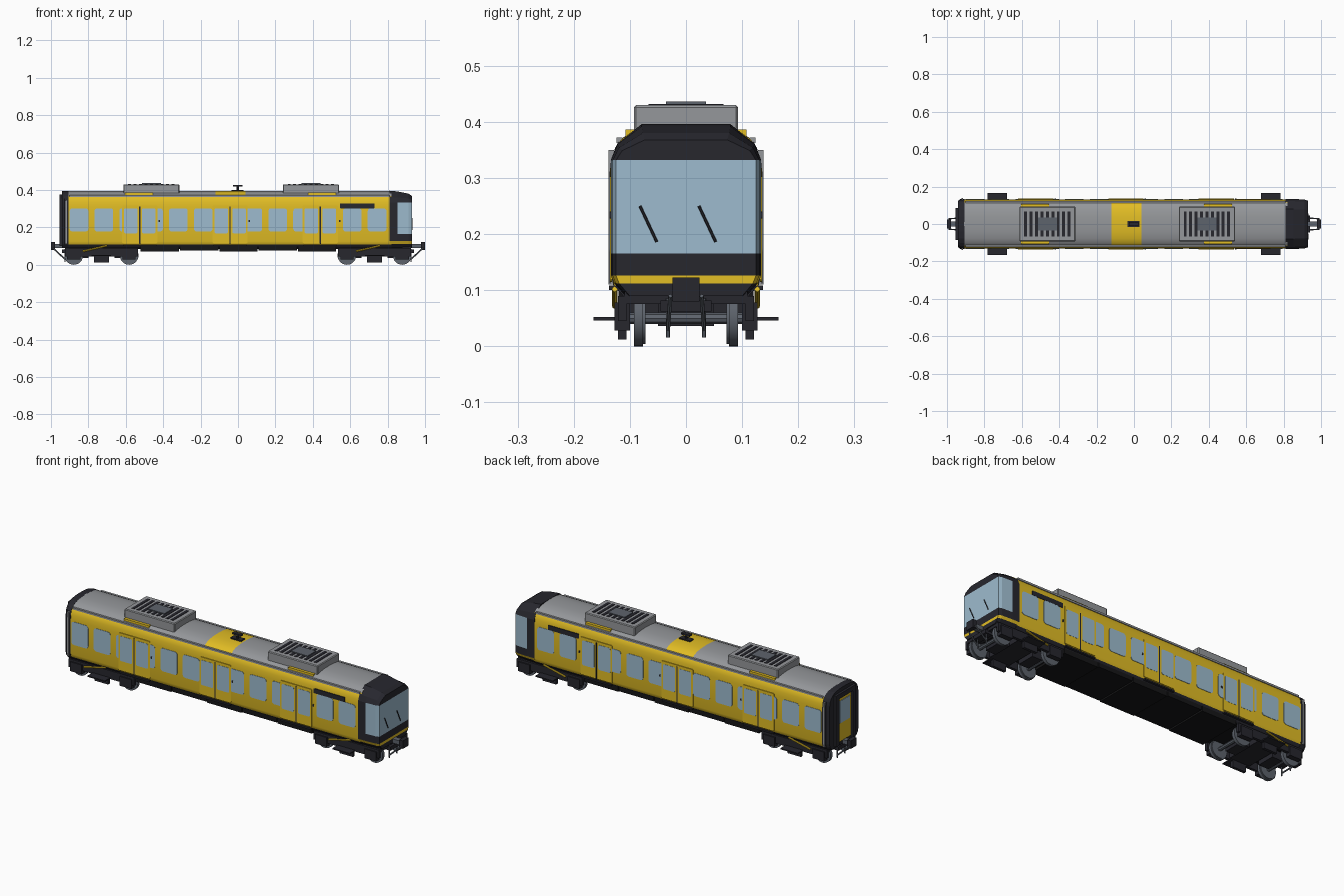
import bpy, bmesh, math
from mathutils import Vector

if "Cube" in bpy.data.objects:
    bpy.data.objects.remove(bpy.data.objects["Cube"])

def mat(name, r, g, b):
    m = bpy.data.materials.new(name)
    m.diffuse_color = (r, g, b, 1)
    m.use_nodes = True
    m.node_tree.nodes["Principled BSDF"].inputs["Base Color"].default_value = m.diffuse_color
    return m

YELLOW = mat("yellow_paint", 0.76, 0.51, 0.018)
GREY = mat("roof_grey", 0.30, 0.31, 0.325)
DARK = mat("dark_trim", 0.02, 0.02, 0.027)
GLASS = mat("glass_blue", 0.34, 0.50, 0.62)
STEEL = mat("wheel_steel", 0.11, 0.125, 0.15)
BLACK = mat("underframe_black", 0.008, 0.008, 0.009)

def finish(name, bm, mats, rule=None, smooth=False):
    bmesh.ops.recalc_face_normals(bm, faces=bm.faces)
    if rule:
        for f in bm.faces:
            f.material_index = rule(f.calc_center_median(), f.normal)
    me = bpy.data.meshes.new(name)
    bm.to_mesh(me)
    bm.free()
    ob = bpy.data.objects.new(name, me)
    bpy.context.collection.objects.link(ob)
    for m in mats:
        me.materials.append(m)
    if smooth:
        bpy.context.view_layer.objects.active = ob
        ob.select_set(True)
        bpy.ops.object.shade_smooth_by_angle(angle=math.radians(35))
        ob.select_set(False)
    return ob

def box(name, x0, x1, y0, y1, z0, z1, m, bevel=0):
    bm = bmesh.new()
    bmesh.ops.create_cube(bm, size=1)
    for v in bm.verts:
        v.co = ((x0 + x1) / 2 + v.co.x * (x1 - x0), (y0 + y1) / 2 + v.co.y * (y1 - y0),
                (z0 + z1) / 2 + v.co.z * (z1 - z0))
    if bevel:
        bmesh.ops.bevel(bm, geom=bm.edges[:], offset=bevel, segments=1, affect='EDGES')
    return finish(name, bm, [m])

def pair(name, x0, x1, y0, y1, z0, z1, m):
    box(name + "_front", x0, x1, -y1, -y0, z0, z1, m)
    box(name + "_back", x0, x1, y0, y1, z0, z1, m)

def rod(name, a, b, r, m, seg=8):
    a, b = Vector(a), Vector(b)
    d = b - a
    bm = bmesh.new()
    bmesh.ops.create_cone(bm, cap_ends=True, segments=seg, radius1=r, radius2=r, depth=d.length)
    bmesh.ops.transform(bm, matrix=d.to_track_quat('Z', 'Y').to_matrix().to_4x4(), verts=bm.verts)
    bmesh.ops.translate(bm, vec=(a + b) / 2, verts=bm.verts)
    return finish(name, bm, [m], smooth=True)

def loft(name, sections, mats, rule=None, smooth=False):
    """Skin half outlines [(x, y, z)...] mirrored over y; caps are split in bands."""
    bm = bmesh.new()
    rings = [([bm.verts.new(p) for p in s], [bm.verts.new((p[0], -p[1], p[2])) for p in s]) for s in sections]
    n = len(sections[0])
    for (a, b), (c, d) in zip(rings, rings[1:]):
        for i in range(n - 1):
            bm.faces.new((a[i], a[i + 1], c[i + 1], c[i]))
            bm.faces.new((b[i], b[i + 1], d[i + 1], d[i]))
        for k in (0, n - 1):
            bm.faces.new((a[k], b[k], d[k], c[k]))
    for a, b in (rings[0], rings[-1]):
        for i in range(n - 1):
            bm.faces.new((a[i], a[i + 1], b[i + 1], b[i]))
    return finish(name, bm, mats, rule, smooth)

def plate(name, x0, x1, z0, z1, y, t, m, r=0.015):
    """Rounded plate on both long sides, outer face at |y| = y + t."""
    for s, tag in ((-1, "_front"), (1, "_back")):
        bm = bmesh.new()
        vs = []
        for cx, cz, q in ((x1 - r, z1 - r, 0), (x0 + r, z1 - r, 1), (x0 + r, z0 + r, 2), (x1 - r, z0 + r, 3)):
            for k in range(5):
                ang = (q + k / 4) * math.pi / 2
                vs.append(bm.verts.new((cx + r * math.cos(ang), s * y, cz + r * math.sin(ang))))
        f = bm.faces.new(vs)
        ex = bmesh.ops.extrude_face_region(bm, geom=[f])
        bmesh.ops.translate(bm, vec=(0, s * t, 0), verts=[v for v in ex['geom'] if isinstance(v, bmesh.types.BMVert)])
        finish(name + tag, bm, [m])

# Main shell: black sill, yellow sides, grey roof with a yellow centre band
prof = [(0.112, 0.09), (0.128, 0.108), (0.132, 0.125), (0.132, 0.31), (0.130, 0.335), (0.125, 0.354),
        (0.116, 0.368), (0.100, 0.380), (0.078, 0.389), (0.04, 0.394), (0.01, 0.395)]
def shell_rule(c, n):
    if c.z < 0.105:
        return 2
    return 1 if c.z > 0.365 and not -0.12 < c.x < 0.04 and abs(n.x) < 0.5 else 0
loft("body_shell", [[(x, y, z) for y, z in prof] for x in (-0.91, -0.12, 0.04, 0.82)],
     [YELLOW, GREY, DARK], shell_rule, True)
pair("roof_rail", -0.9, 0.81, 0.113, 0.124, 0.362, 0.372, GREY)

# Rear end frame, corner strips and gangway door
loft("rear_end_frame", [[(x, y * k, z) for y, z in prof] for x, k in ((-0.942, 0.93), (-0.928, 1.01), (-0.905, 1.01))], [DARK])
pair("rear_corner_strip", -0.922, -0.913, 0.128, 0.138, 0.11, 0.35, GREY)
pair("gangway_post", -0.955, -0.94, 0.058, 0.085, 0.1, 0.37, DARK)
box("gangway_lintel", -0.955, -0.94, -0.085, 0.085, 0.35, 0.375, DARK)
box("rear_door", -0.946, -0.94, -0.056, 0.056, 0.11, 0.35, YELLOW)
box("rear_door_glass", -0.949, -0.945, -0.042, 0.042, 0.21, 0.33, GLASS)

# Cab: dark ring, wraparound windscreen, yellow stripe
half = [(0.108, 0.09), (0.128, 0.112), (0.134, 0.126), (0.134, 0.165), (0.134, 0.332), (0.122, 0.362), (0.079, 0.396)]
def cab_section(x, k, drop):
    return [(x, y * k, z - drop * max(0, (z - 0.332) / 0.064)) for y, z in half]
def cab_rule(c, n):
    if c.x > 0.855 and 0.165 < c.z < 0.332 and abs(n.z) < 0.7:
        return 1
    return 2 if 0.11 < c.z < 0.126 else 0
loft("driver_cab", [cab_section(0.81, 1.0, 0), cab_section(0.853, 1.0, 0.004), cab_section(0.912, 0.975, 0.016),
                    cab_section(0.93, 0.93, 0.028)], [DARK, GLASS, YELLOW], cab_rule)
for i, y in enumerate((-0.082, 0.023)):
    rod(f"wiper_{i}", (0.932, y, 0.25), (0.932, y + 0.03, 0.186), 0.0025, DARK, 6)

# Side windows at an even pitch, then sliding doors over them
doors = (-0.525, -0.042, 0.44)
for i in range(13):
    x = -0.85 + i * 0.1328
    plate(f"side_window_{i}", x - 0.05, x + 0.05, 0.178, 0.302, 0.131, 0.003, GLASS)
for i, x in enumerate(doors):
    plate(f"door_leaves_{i}", x - 0.094, x + 0.094, 0.115, 0.318, 0.1315, 0.004, YELLOW, 0.006)
    plate(f"door_seam_{i}", x - 0.003, x + 0.003, 0.112, 0.312, 0.1345, 0.002, DARK, 0.001)
    for j, s in enumerate((-1, 1)):
        c = x + s * 0.048
        plate(f"door_glass_{i}_{j}", c - 0.036, c + 0.036, 0.168, 0.302, 0.1345, 0.002, GLASS, 0.008)
    plate(f"door_button_{i}", x + 0.099, x + 0.107, 0.228, 0.24, 0.131, 0.005, DARK, 0.003)
    pair(f"door_step_{i}", x - 0.09, x + 0.09, 0.125, 0.137, 0.1, 0.108, DARK)
plate("destination_panel", 0.545, 0.73, 0.302, 0.327, 0.1305, 0.004, DARK, 0.003)

# Roof cooling units with slots and fan cover, plus yellow roof pads and antenna
for i, (x, p) in enumerate(((-0.463, -0.53), (0.39, 0.45))):
    box(f"cooling_unit_{i}", x - 0.15, x + 0.15, -0.093, 0.093, 0.372, 0.43, GREY, 0.004)
    for j in range(9):
        sx = x + (j - 4) * 0.029
        box(f"cooling_slot_{i}_{j}", sx - 0.008, sx + 0.008, -0.067, 0.067, 0.428, 0.432, DARK)
    box(f"fan_cover_{i}", x - 0.05, x + 0.05, -0.036, 0.036, 0.43, 0.436, STEEL)
    pair(f"roof_pad_{i}", p - 0.075, p + 0.075, 0.085, 0.108, 0.37, 0.386, YELLOW)
box("antenna_base", -0.035, 0.03, -0.016, 0.016, 0.392, 0.401, DARK)
rod("antenna_mast", (-0.002, 0, 0.4), (-0.002, 0, 0.42), 0.007, DARK)
box("antenna_top", -0.028, 0.024, -0.01, 0.01, 0.418, 0.427, DARK)

# Underframe and equipment boxes
box("floor_pan", -0.9, 0.88, -0.11, 0.11, 0.085, 0.1, BLACK)
for i in range(5):
    x = -0.52 + i * 0.21
    box(f"equipment_box_{i}", x, x + 0.205, -0.12, 0.12, 0.072 + 0.004 * (i % 2), 0.105, BLACK)

# Bogies and couplers at both ends
for e, s in (("rear", -1), ("cab", 1)):
    c = s * 0.73
    for j, dx in enumerate((-0.148, 0.148)):
        rod(f"{e}_axle_{j}", (c + dx, -0.105, 0.05), (c + dx, 0.105, 0.05), 0.01, STEEL)
        for k in (-1, 1):
            rod(f"{e}_wheel_{j}_{k}", (c + dx, k * 0.077, 0.05), (c + dx, k * 0.093, 0.05), 0.05, STEEL, 24)
            rod(f"{e}_flange_{j}_{k}", (c + dx, k * 0.072, 0.05), (c + dx, k * 0.078, 0.05), 0.046, STEEL, 24)
        pair(f"{e}_axle_box_{j}", c + dx - 0.035, c + dx + 0.035, 0.1, 0.127, 0.028, 0.078, DARK)
    pair(f"{e}_bogie_side", c - 0.195, c + 0.195, 0.106, 0.121, 0.045, 0.09, DARK)
    pair(f"{e}_brake_unit", c - 0.04, c + 0.04, 0.106, 0.121, 0.012, 0.05, DARK)
    pair(f"{e}_step_plate", c - 0.052, c + 0.052, 0.118, 0.165, 0.046, 0.052, DARK)
    box(f"{e}_bolster", c - 0.06, c + 0.06, -0.107, 0.107, 0.05, 0.088, DARK)
    for j in (-1, 1):
        box(f"{e}_motor_{j}", c + j * 0.1 - 0.03, c + j * 0.1 + 0.03, -0.05, 0.05, 0.036, 0.08, DARK)
        rod(f"{e}_damper_{j}", (c - 0.1, j * 0.127, 0.072), (c + 0.03, j * 0.127, 0.102), 0.005, YELLOW)
        rod(f"{e}_air_hose_{j}", (s * 0.925, j * 0.032, 0.03), (s * 0.99, j * 0.028, 0.09), 0.004, STEEL, 6)
        rod(f"{e}_hose_drop_{j}", (s * 0.925, j * 0.032, 0.016), (s * 0.925, j * 0.032, 0.085), 0.0035, STEEL, 6)
    def span(name, a, b, *r):
        box(f"{e}_{name}", min(s * a, s * b), max(s * a, s * b), *r)
    span("headstock", 0.87, 0.925, -0.11, 0.11, 0.075, 0.105, DARK)
    span("coupler_shank", 0.9, 0.985, -0.014, 0.014, 0.09, 0.112, STEEL)
    span("coupler_head", 0.978, 1.0, -0.024, 0.024, 0.08, 0.123, DARK)
    span("coupler_bracket", 0.9, 0.94, -0.045, 0.045, 0.062, 0.082, DARK)
